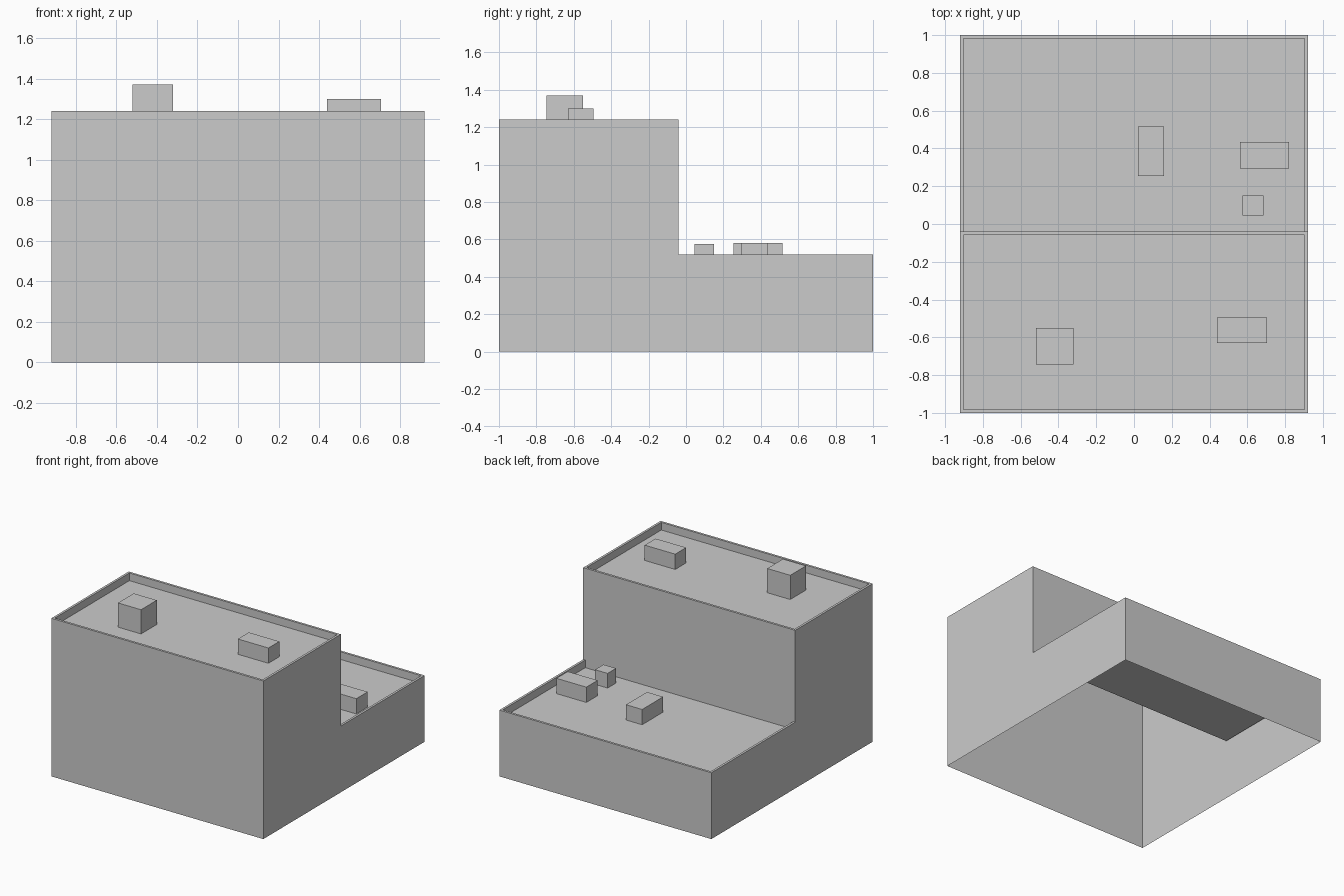
import bpy
import bmesh
from mathutils import Matrix

cube = bpy.data.objects.get("Cube")
if cube:
    bpy.data.objects.remove(cube, do_unlink=True)

HALF_W, STEP_Y = 0.92, -0.04      # half width, position of the step wall
LOW, HIGH = 0.52, 1.24            # parapet tops
RIM, DEPTH = 0.018, 0.06          # parapet thickness and depth

grey = bpy.data.materials.new("plain grey")
grey.use_nodes = True
colour = (0.6, 0.6, 0.6, 1)
grey.diffuse_color = colour
grey.node_tree.nodes["Principled BSDF"].inputs["Base Color"].default_value = colour


def add_object(name, bm):
    mesh = bpy.data.meshes.new(name)
    bm.to_mesh(mesh)
    bm.free()
    mesh.materials.append(grey)
    bpy.context.collection.objects.link(bpy.data.objects.new(name, mesh))


def box(name, x0, x1, y0, y1, z0, z1):
    """Roof unit, open where it sits on the roof."""
    bm = bmesh.new()
    bmesh.ops.create_cube(bm, size=1, matrix=(
        Matrix.Translation(((x0 + x1) / 2, (y0 + y1) / 2, (z0 + z1) / 2))
        @ Matrix.Diagonal((x1 - x0, y1 - y0, z1 - z0, 1))))
    bm.normal_update()
    base = [f for f in bm.faces if f.normal.z < -0.5]
    bmesh.ops.delete(bm, geom=base, context='FACES')
    add_object(name, bm)


# Stepped building shell: side profile swept across the width
bm = bmesh.new()
profile = [(-1, 0), (1, 0), (1, LOW), (STEP_Y, LOW), (STEP_Y, HIGH), (-1, HIGH)]
side = bm.faces.new([bm.verts.new((-HALF_W, y, z)) for y, z in profile])
swept = bmesh.ops.extrude_face_region(bm, geom=[side], use_keep_orig=True)
bmesh.ops.translate(bm, vec=(2 * HALF_W, 0, 0),
                    verts=[v for v in swept["geom"] if isinstance(v, bmesh.types.BMVert)])
bmesh.ops.recalc_face_normals(bm, faces=bm.faces)
bm.normal_update()

# Open underside
bmesh.ops.delete(bm, geom=[f for f in bm.faces if f.normal.z < -0.5], context='FACES')

# Parapet rims, with the lower roof running right up to the step wall
roofs = [f for f in bm.faces if f.normal.z > 0.5]
bmesh.ops.inset_individual(bm, faces=roofs, thickness=RIM, use_even_offset=True)
for roof in roofs:
    for v in roof.verts:
        if v.co.z < 1 and v.co.y < 0.5:
            v.co.y = STEP_Y
slivers = [f for f in bm.faces if f.calc_area() < 1e-5]
bmesh.ops.delete(bm, geom=slivers, context='FACES_ONLY')

# Sink the roofs below the parapets
bm.normal_update()
bmesh.ops.inset_individual(bm, faces=roofs, thickness=0, depth=-DEPTH)
add_object("building_shell", bm)

# Roof units
top, bottom = HIGH - DEPTH, LOW - DEPTH
box("upper_tall_unit", -0.52, -0.32, -0.745, -0.55, top, 1.37)
box("upper_flat_unit", 0.44, 0.705, -0.63, -0.495, top, 1.30)
box("lower_long_unit", 0.02, 0.16, 0.255, 0.515, bottom, 0.58)
box("lower_wide_unit", 0.56, 0.82, 0.295, 0.435, bottom, 0.58)
box("lower_small_unit", 0.575, 0.685, 0.045, 0.15, bottom, 0.575)
